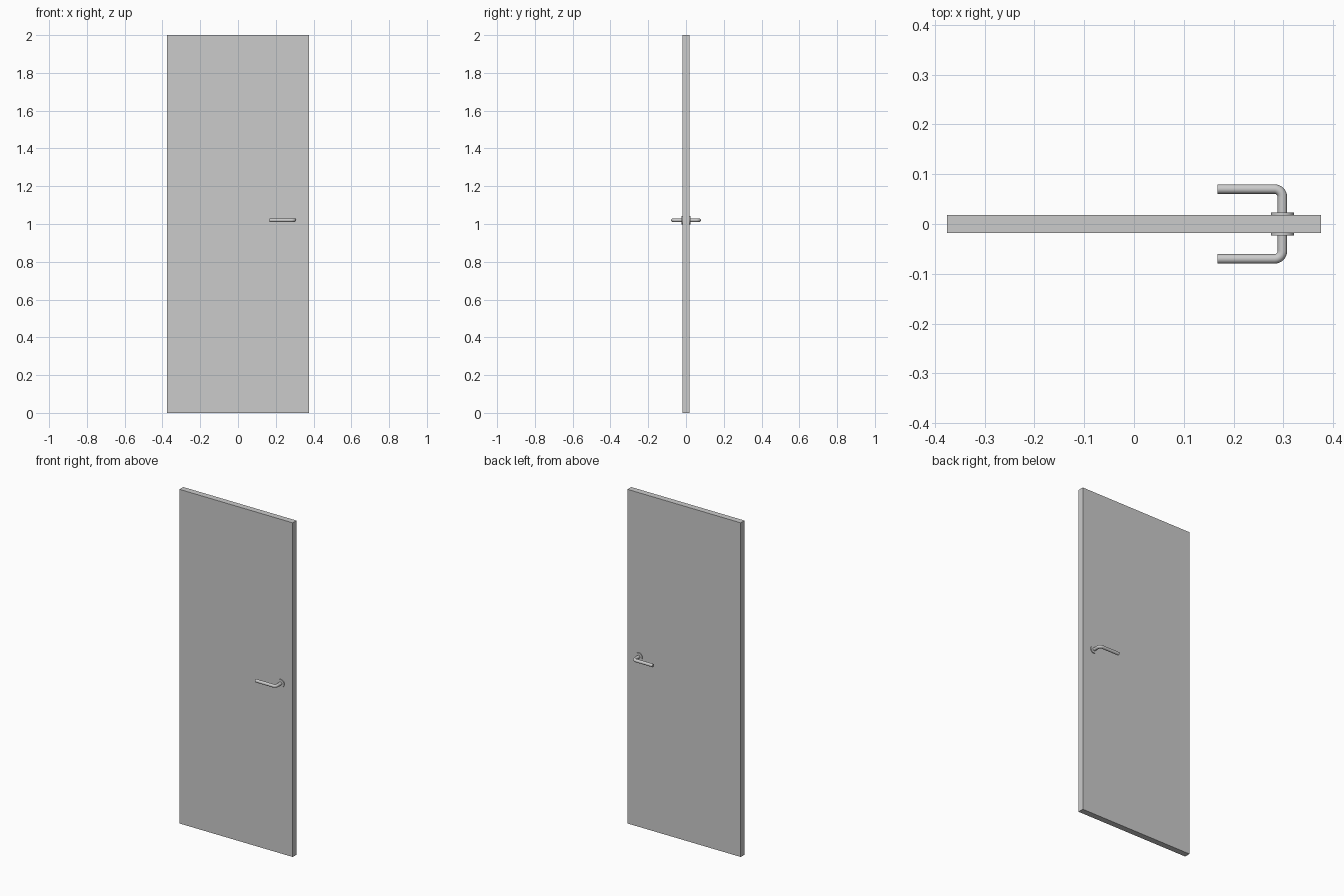
import bpy, math

if "Cube" in bpy.data.objects:
    bpy.data.objects.remove(bpy.data.objects["Cube"])

HX, HZ = 0.298, 1.02        # handle pivot on the door
FACE = 0.018                # half door thickness
ARM_Y, END_X = 0.070, 0.168 # lever arm offset and tip
BEND, TUBE = 0.016, 0.0095  # bend radius, tube radius


def smooth(obj):
    bpy.ops.object.select_all(action='DESELECT')
    obj.select_set(True)
    bpy.context.view_layer.objects.active = obj
    bpy.ops.object.shade_smooth_by_angle(angle=math.radians(35))


def door_leaf():
    bpy.ops.mesh.primitive_cube_add(size=1, location=(0, 0, 1))
    leaf = bpy.context.object
    leaf.name = "door_leaf"
    leaf.scale = (0.75, 2 * FACE, 2)
    bpy.ops.object.transform_apply(location=False, rotation=False, scale=True)


def rose(side, label):
    # Round plate against the door face
    bpy.ops.mesh.primitive_cylinder_add(
        vertices=32, radius=0.023, depth=0.005,
        location=(HX, side * (FACE + 0.0025), HZ), rotation=(math.pi / 2, 0, 0))
    bpy.context.object.name = label + "_rose"
    smooth(bpy.context.object)


def lever(side, label):
    # Round bar: stem, quarter bend, straight arm
    path = [(HX, FACE)]
    for i in range(9):
        a = math.pi / 2 * i / 8
        path.append((HX - BEND + BEND * math.cos(a),
                     ARM_Y - BEND + BEND * math.sin(a)))
    path.append((END_X, ARM_Y))
    data = bpy.data.curves.new(label + "_lever", 'CURVE')
    data.dimensions = '3D'
    data.bevel_depth = TUBE
    data.bevel_resolution = 6
    data.use_fill_caps = True
    spline = data.splines.new('POLY')
    spline.points.add(len(path) - 1)
    for p, (x, y) in zip(spline.points, path):
        p.co = (x, side * y, HZ, 1)
    obj = bpy.data.objects.new(label + "_lever", data)
    bpy.context.collection.objects.link(obj)
    bpy.ops.object.select_all(action='DESELECT')
    obj.select_set(True)
    bpy.context.view_layer.objects.active = obj
    bpy.ops.object.convert(target='MESH')
    smooth(bpy.context.object)


door_leaf()
for side, label in ((-1, "front"), (1, "back")):
    rose(side, label)
    lever(side, label)
